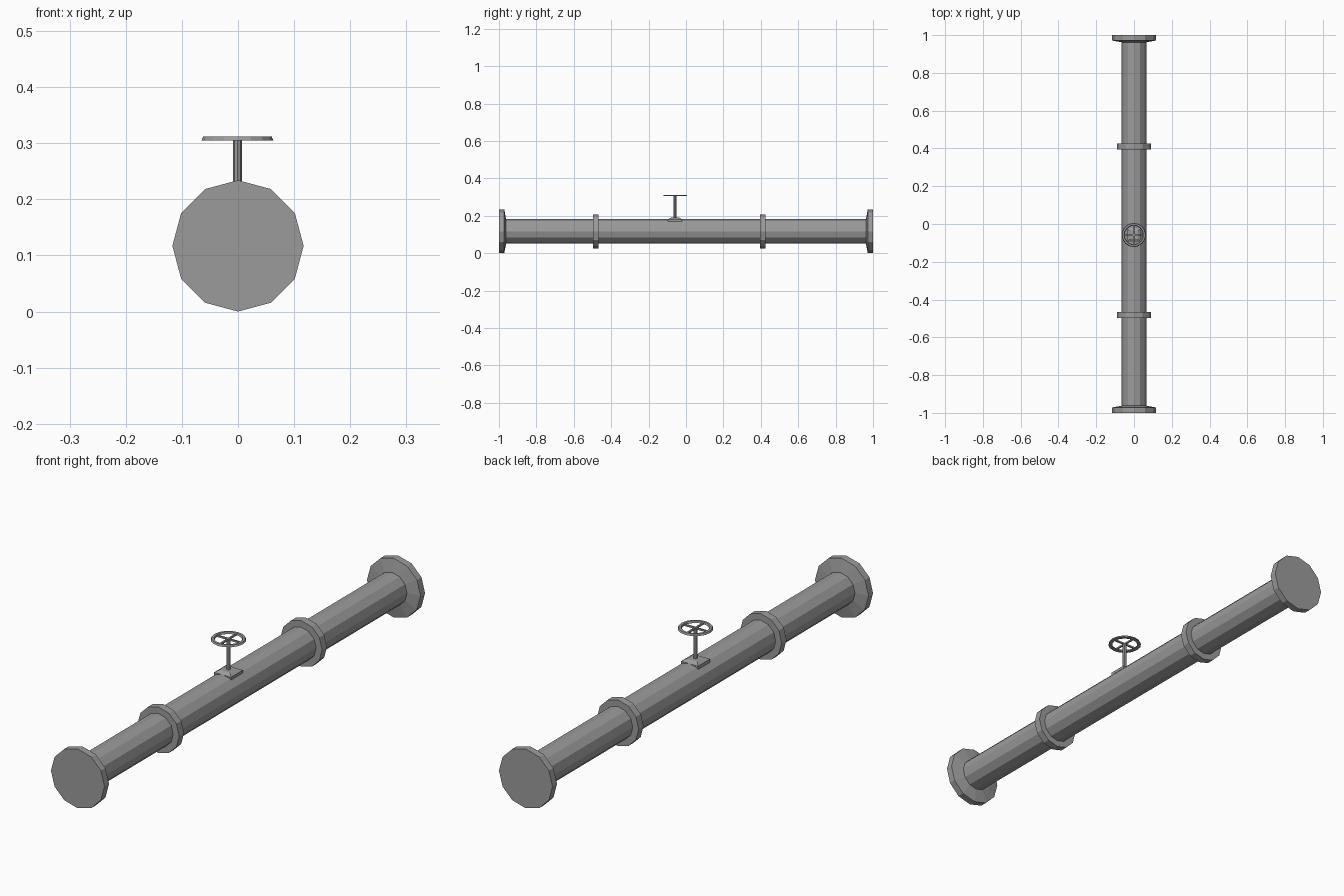
import bpy, math
from mathutils import Matrix, Vector

if "Cube" in bpy.data.objects:
    bpy.data.objects.remove(bpy.data.objects["Cube"], do_unlink=True)

AXIS_Z = 0.117
VALVE = Vector((-0.001, -0.058, 0))

metal = bpy.data.materials.new("grey metal")
metal.use_nodes = True
colour = (0.33, 0.33, 0.33, 1)
metal.diffuse_color = colour
metal.node_tree.nodes["Principled BSDF"].inputs["Base Color"].default_value = colour


def make(name, verts, faces):
    mesh = bpy.data.meshes.new(name)
    mesh.from_pydata(verts, [], faces)
    mesh.materials.append(metal)
    obj = bpy.data.objects.new(name, mesh)
    bpy.context.collection.objects.link(obj)
    return obj


def lathe(name, profile, matrix, sides=12, closed=False, turn=0.0):
    """Spin (radius, height) points round local z; cap the ends or close the loop."""
    verts, faces, n = [], [], len(profile)
    for r, h in profile:
        for i in range(sides):
            a = turn + math.tau * i / sides
            verts.append(matrix @ Vector((r * math.cos(a), r * math.sin(a), h)))
    for k in range(n if closed else n - 1):
        a, b = k * sides, (k + 1) % n * sides
        for i in range(sides):
            j = (i + 1) % sides
            faces.append((a + i, a + j, b + j, b + i))
    if not closed:
        faces.append(tuple(reversed(range(sides))))
        faces.append(tuple(range((n - 1) * sides, n * sides)))
    return make(name, verts, faces)


def along_y(y, flip=1):
    # local z points along flip * y
    return Matrix.Translation((0, y, AXIS_Z)) @ Matrix.Rotation(-flip * math.pi / 2, 4, 'X')


def upright(z):
    return Matrix.Translation(VALVE + Vector((0, 0, z)))


# Main pipe
lathe("pipe", [(0.065, -0.97), (0.065, 0.97)], along_y(0))

# End flanges, tapering towards the pipe
for name, side in (("front_flange", -1), ("back_flange", 1)):
    lathe(name, [(0.066, 0.962), (0.117, 0.972), (0.117, 1.0)], along_y(0, side))

# Collars
for name, y in (("front_collar", -0.482), ("back_collar", 0.41)):
    lathe(name, [(0.091, -0.015), (0.091, 0.015)], along_y(y))

# Valve base: square plate with a sloped top
h = math.sqrt(2)
lathe("valve_base", [(0.037 * h, 0.166), (0.037 * h, 0.181), (0.022 * h, 0.19)],
      upright(0), sides=4, turn=math.pi / 4)

# Valve stem and handwheel
lathe("valve_stem", [(0.008, 0.18), (0.008, 0.309)], upright(0), sides=8)
lathe("handwheel_rim", [(0.064, -0.003), (0.061, 0.004), (0.052, 0.004), (0.049, -0.003)],
      upright(0.308), sides=16, closed=True)
for name, angle in (("spokes_across", 0), ("spokes_along", math.pi / 2)):
    turn = Matrix.Rotation(angle, 4, 'Z') @ Matrix.Rotation(math.pi / 2, 4, 'Y')
    lathe(name, [(0.0045, -0.053), (0.0045, 0.053)], upright(0.308) @ turn,
          sides=4, turn=math.pi / 4)
